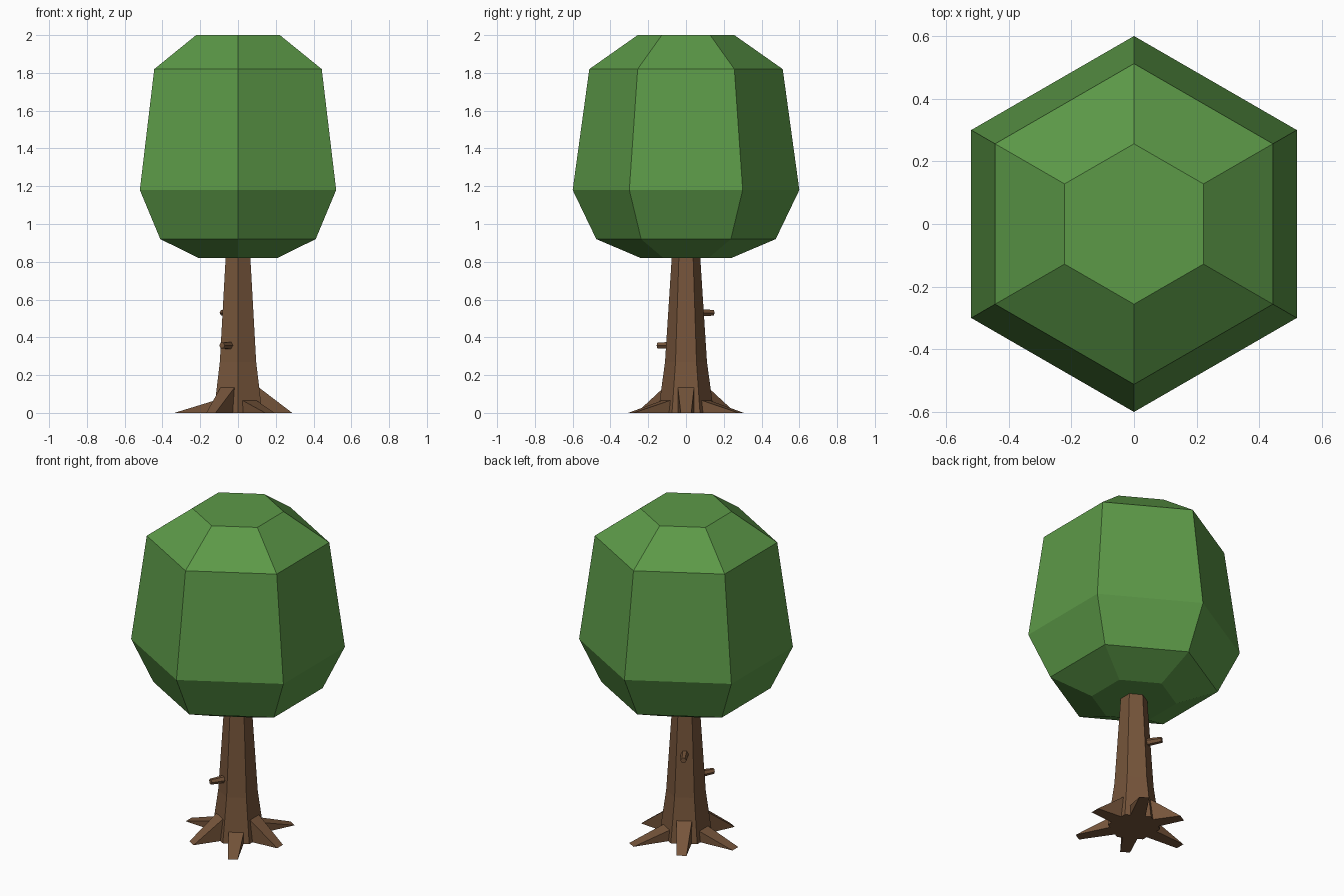
import bpy, bmesh
from math import radians, pi
from mathutils import Matrix

if "Cube" in bpy.data.objects:
    bpy.data.objects.remove(bpy.data.objects["Cube"])


def material(name, color):
    m = bpy.data.materials.new(name)
    m.diffuse_color = (*color, 1)
    m.use_nodes = True
    m.node_tree.nodes["Principled BSDF"].inputs["Base Color"].default_value = m.diffuse_color
    return m


leaf = material("leaf_green", (0.107, 0.319, 0.064))
bark = material("bark_brown", (0.18, 0.09, 0.043))


def finish(bm, name, mat, matrix=Matrix()):
    bmesh.ops.recalc_face_normals(bm, faces=bm.faces)
    bm.transform(matrix)
    mesh = bpy.data.meshes.new(name)
    bm.to_mesh(mesh)
    bm.free()
    mesh.materials.append(mat)
    ob = bpy.data.objects.new(name, mesh)
    bpy.context.collection.objects.link(ob)
    return ob


def loft(name, mat, rings, matrix=Matrix()):
    """Join rings of points (equal counts) and cap both ends."""
    bm = bmesh.new()
    loops = [[bm.verts.new(p) for p in ring] for ring in rings]
    n = len(loops[0])
    for a, b in zip(loops, loops[1:]):
        for i in range(n):
            j = (i + 1) % n
            bm.faces.new((a[i], a[j], b[j], b[i]))
    bm.faces.new(loops[0])
    bm.faces.new(loops[-1])
    return finish(bm, name, mat, matrix)


def hexagons(profile):
    """Six-sided rings with corners on the y axis from (radius, z) pairs."""
    return [[Matrix.Rotation(pi / 2 + i * pi / 3, 3, 'Z').col[0] * r
             + Matrix.Identity(3).col[2] * z for i in range(6)] for r, z in profile]


# Crown and trunk
loft("crown", leaf, hexagons([(0.24, 0.82), (0.475, 0.92), (0.60, 1.18),
                              (0.512, 1.82), (0.256, 2.0)]))
loft("trunk", bark, hexagons([(0.148, 0), (0.111, 0.27), (0.075, 0.83)]))

# Roots: tall short ones alternate with low long ones, one per trunk face
for i in range(6):
    inner, height, tip = ((0.11, 0.135, 0.287), (0.115, 0.068, 0.337))[i % 2]
    a, b = 0.043, 0.028
    bm = bmesh.new()
    v = [bm.verts.new(p) for p in ((inner, -a, 0), (inner, a, 0), (inner, a, height),
                                   (inner, -a, height), (tip, -b, 0), (tip, b, 0))]
    for f in ((0, 1, 2, 3), (3, 2, 5, 4), (0, 4, 5, 1), (0, 3, 4), (1, 5, 2)):
        bm.faces.new([v[k] for k in f])
    finish(bm, f"root_{i + 1}", bark, Matrix.Rotation(i * pi / 3, 4, 'Z'))

# Broken branch stubs
for name, angle, z, tip in (("lower_stub", 240, 0.357, 0.17), ("upper_stub", 120, 0.53, 0.165)):
    place = (Matrix.Translation((0, 0, z)) @ Matrix.Rotation(radians(angle), 4, 'Z')
             @ Matrix.Rotation(pi / 2, 4, 'Y'))
    loft(name, bark, hexagons([(0.023, 0.07), (0.017, tip)]), place)
